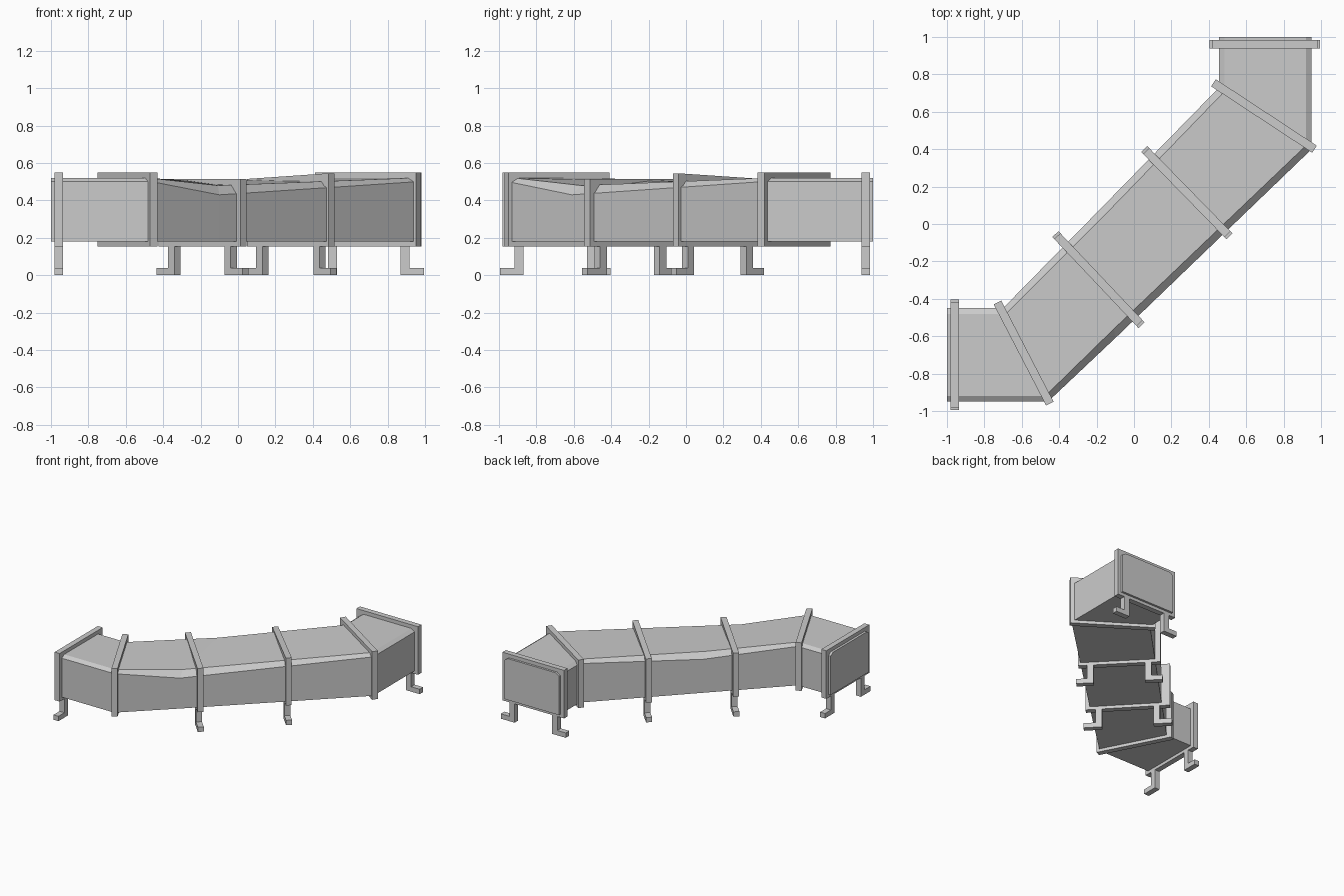
import bpy, bmesh
from mathutils import Vector

if "Cube" in bpy.data.objects:
    bpy.data.objects.remove(bpy.data.objects["Cube"])


def make_object(name, bm):
    bmesh.ops.recalc_face_normals(bm, faces=bm.faces)
    mesh = bpy.data.meshes.new(name)
    bm.to_mesh(mesh)
    bm.free()
    obj = bpy.data.objects.new(name, mesh)
    bpy.context.collection.objects.link(obj)
    return obj


def extrude_profile(name, profile, origin, u, depth):
    """Upright (along u, z) profile, given thickness depth across u."""
    n = Vector((-u.y, u.x, 0)) * depth / 2
    bm = bmesh.new()
    sides = []
    for s in (-1, 1):
        sides.append([bm.verts.new(origin + u * a + Vector((0, 0, z)) + n * s)
                      for a, z in profile])
    bm.faces.new(sides[0])
    bm.faces.new(sides[1][::-1])
    k = len(profile)
    for i in range(k):
        j = (i + 1) % k
        bm.faces.new((sides[0][i], sides[0][j], sides[1][j], sides[1][i]))
    return make_object(name, bm)


# Duct body: stations hold outer xy, inner xy, chamfer inset and four heights
stations = [
    ((-1.0, -0.95), (-1.0, -0.45), 0.03, (0.50, 0.52, 0.52, 0.50)),
    ((-0.46, -0.95), (-0.70, -0.45), 0.034, (0.50, 0.52, 0.52, 0.50)),
    ((-0.10, -0.61), (-0.20, 0.06), 0.05, (0.43, 0.48, 0.50, 0.455)),
    ((0.95, 0.40), (0.455, 0.73), 0.036, (0.50, 0.52, 0.52, 0.50)),
    ((0.95, 1.0), (0.455, 1.0), 0.03, (0.50, 0.52, 0.52, 0.50)),
]
bm = bmesh.new()
loops = []
for outer, inner, inset, (z1, z2, z3, z4) in stations:
    o, i = Vector(outer), Vector(inner)
    d = (i - o).normalized() * inset
    pts = [(o, 0.18), (o, z1), (o + d, z2), (i - d, z3), (i, z4), (i, 0.18)]
    loops.append([bm.verts.new((p.x, p.y, z)) for p, z in pts])
for a, b in zip(loops, loops[1:]):
    for k in range(6):
        m = (k + 1) % 6
        bm.faces.new((a[k], a[m], b[m], b[k]))
bm.faces.new(loops[0])
bm.faces.new(loops[-1][::-1])
make_object("duct_body", bm)

# Flanges: name, outer end, inner end, top height at each end, leg offset or None
flanges = [
    ("end_flange_left", (-0.958, -0.98), (-0.958, -0.42), 0.55, 0.55, 0.17),
    ("bend_flange_left", (-0.45, -0.96), (-0.73, -0.42), 0.55, 0.55, None),
    ("middle_flange_left", (0.03, -0.53), (-0.41, -0.065), 0.515, 0.515, 0.195),
    ("middle_flange_right", (0.50, -0.055), (0.065, 0.39), 0.545, 0.515, 0.195),
    ("bend_flange_right", (0.965, 0.40), (0.425, 0.755), 0.55, 0.55, None),
    ("end_flange_right", (0.98, 0.96), (0.42, 0.96), 0.55, 0.55, 0.17),
]
for name, p, q, top_p, top_q, leg in flanges:
    p, q = Vector((*p, 0)), Vector((*q, 0))
    mid, half = (p + q) / 2, (p - q).length / 2
    u = (p - q).normalized()
    extrude_profile(name, [(-half, 0.155), (half, 0.155), (half, top_p), (-half, top_q)],
                    mid, u, 0.045)
    # L-shaped feet, mirrored about the flange centre
    if leg is not None:
        toe = half + 0.015
        foot = [(leg, 0), (toe, 0), (toe, 0.04), (leg + 0.048, 0.04),
                (leg + 0.048, 0.165), (leg, 0.165)]
        for side, label in ((1, "outer"), (-1, "inner")):
            extrude_profile(f"{name}_{label}_foot", foot, mid, u * side, 0.045)
